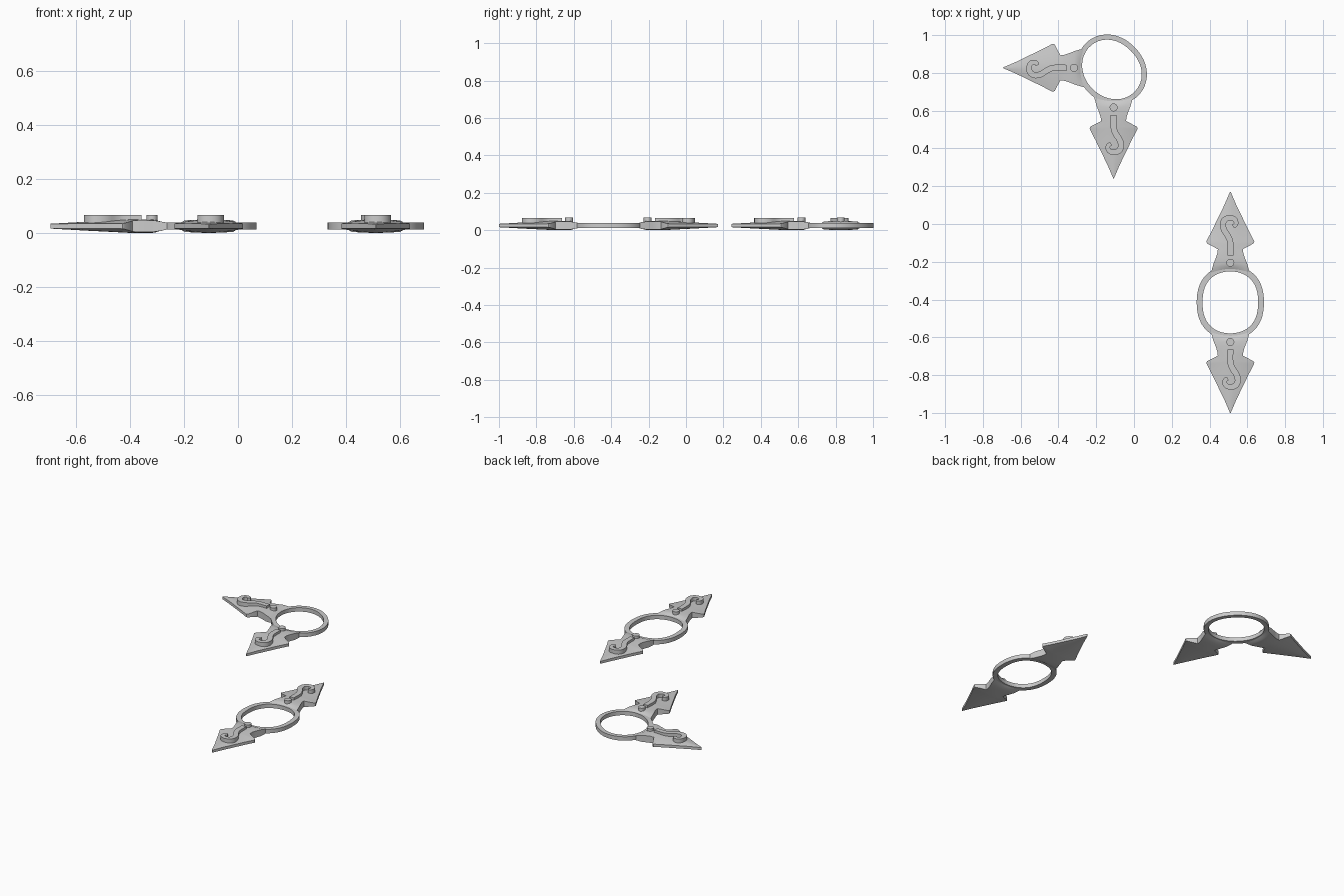
import bpy, bmesh, math
from mathutils import Vector, Matrix

if "Cube" in bpy.data.objects:
    bpy.data.objects.remove(bpy.data.objects["Cube"])

ZC = 0.0255       # mid plane height
REACH = 0.585     # ring centre to blade tip


def finish(name, bm, mat, angle=35):
    bmesh.ops.transform(bm, matrix=mat, verts=bm.verts)
    bmesh.ops.recalc_face_normals(bm, faces=bm.faces)
    me = bpy.data.meshes.new(name)
    bm.to_mesh(me)
    bm.free()
    ob = bpy.data.objects.new(name, me)
    bpy.context.collection.objects.link(ob)
    bpy.ops.object.select_all(action='DESELECT')
    ob.select_set(True)
    bpy.context.view_layer.objects.active = ob
    bpy.ops.object.shade_smooth_by_angle(angle=math.radians(angle))
    return ob


def ring(name, radius, width, mat, n=48):
    """Flat closed band whose inner radius depends on the angle."""
    bm = bmesh.new()
    rows = []
    for i in range(n):
        a = 2 * math.pi * i / n
        r = radius(a)
        rows.append([bm.verts.new((q * math.cos(a), q * math.sin(a), ZC + z))
                     for q, z in ((r, -.013), (r + width, -.013),
                                  (r + width, .013), (r, .013))])
    for i in range(n):
        p, q = rows[i], rows[(i + 1) % n]
        for k in range(4):
            bm.faces.new((p[k], p[(k + 1) % 4], q[(k + 1) % 4], q[k]))
    finish(name, bm, mat)


# distance from tip, half width, centre half thickness, edge half thickness
STATIONS = [(0, .002, .009, .008), (.07, .032, .013, .009), (.14, .066, .017, .009),
            (.20, .095, .020, .009), (.258, .125, .023, .009), (.265, .127, .0235, .010),
            (.274, .122, .024, .011), (.303, .066, .025, .020), (.325, .069, .025, .022),
            (.35, .077, .025, .022), (.375, .090, .025, .021), (.392, .097, .022, .017),
            (.408, .104, .013, .012)]


def blade(name, mat):
    """Spade-shaped blade with lens cross-section, pointing along -y."""
    bm = bmesh.new()
    n = 9
    tops, bots = [], []
    for d, w, hc, he in STATIONS:
        t_row, b_row = [], []
        for j in range(n):
            t = -1 + 2 * j / (n - 1)
            h = he + (hc - he) * (1 - abs(t) ** 1.5)
            y = d - REACH + max(0, d - .36) * .5 * t * t
            t_row.append(bm.verts.new((w * t, y, ZC + h)))
            b_row.append(bm.verts.new((w * t, y, ZC - h)))
        tops.append(t_row)
        bots.append(b_row)
    for g in (tops, bots):
        for a, b in zip(g, g[1:]):
            for j in range(n - 1):
                bm.faces.new((a[j], a[j + 1], b[j + 1], b[j]))
    for j in (0, n - 1):
        for i in range(len(tops) - 1):
            bm.faces.new((tops[i][j], tops[i + 1][j], bots[i + 1][j], bots[i][j]))
    for i in (0, -1):
        for j in range(n - 1):
            bm.faces.new((tops[i][j], tops[i][j + 1], bots[i][j + 1], bots[i][j]))
    finish(name, bm, mat)


# scroll centre line: sideways, distance from tip
SCROLL = [(0, .336), (0, .27), (.012, .235), (.034, .20), (.039, .165), (.022, .142),
          (-.006, .138), (-.027, .15), (-.029, .172), (-.014, .183)]


def scroll(name, mat):
    """Raised hook-shaped ribbon on top of a blade."""
    p = [Vector((s, d - REACH)) for s, d in SCROLL]
    p = [2 * p[0] - p[1]] + p + [2 * p[-1] - p[-2]]
    line = []
    for a, b, c, d in zip(p, p[1:], p[2:], p[3:]):
        for k in range(4):
            t = k / 4
            line.append(.5 * (2 * b + (c - a) * t + (2 * a - 5 * b + 4 * c - d) * t * t
                              + (3 * b - a - 3 * c + d) * t ** 3))
    line.append(p[-2])
    bm = bmesh.new()
    rows = []
    m = len(line)
    for i, q in enumerate(line):
        tan = (line[min(i + 1, m - 1)] - line[max(i - 1, 0)]).normalized()
        side = Vector((-tan.y, tan.x)) * (.016 - .006 * max(0, i / m - .5) * 2)
        l, r = q + side, q - side
        rows.append([bm.verts.new((v.x, v.y, z)) for v, z in
                     ((l, .03), (r, .03), (r, .066), (l, .066))])
    for a, b in zip(rows, rows[1:]):
        for k in range(4):
            bm.faces.new((a[k], a[(k + 1) % 4], b[(k + 1) % 4], b[k]))
    bm.faces.new(rows[0])
    bm.faces.new(rows[-1])
    finish(name, bm, mat)


def stud(name, mat):
    """Small round pin at the neck of a blade."""
    bm = bmesh.new()
    bmesh.ops.create_cone(bm, cap_ends=True, segments=20, radius1=.021, radius2=.021,
                          depth=.037, matrix=Matrix.Translation((0, .375 - REACH, .0485)))
    finish(name, bm, mat)


def pointer(name, centre, radius, width, angles):
    base = Matrix.Translation(centre)
    ring(name + "_ring", radius, width, base)
    for i, a in enumerate(angles, 1):
        mat = base @ Matrix.Rotation(math.radians(a), 4, 'Z')
        blade(f"{name}_blade_{i}", mat)
        scroll(f"{name}_scroll_{i}", mat)
        stud(f"{name}_stud_{i}", mat)


def bent_radius(a):
    f = a - math.pi / 4
    return .1555 - .015 * math.cos(f) - .0125 * math.cos(2 * f)


def straight_radius(a):
    return .159 - .0085 * math.cos(2 * a) - .0033 * math.cos(4 * a)


# right-angle hand with two blades, and straight hand with opposite blades
pointer("corner_hand", (-.108, .827, 0), bent_radius, .028, (0, -90))
pointer("straight_hand", (.51, -.415, 0), straight_radius, .031, (0, 180))
